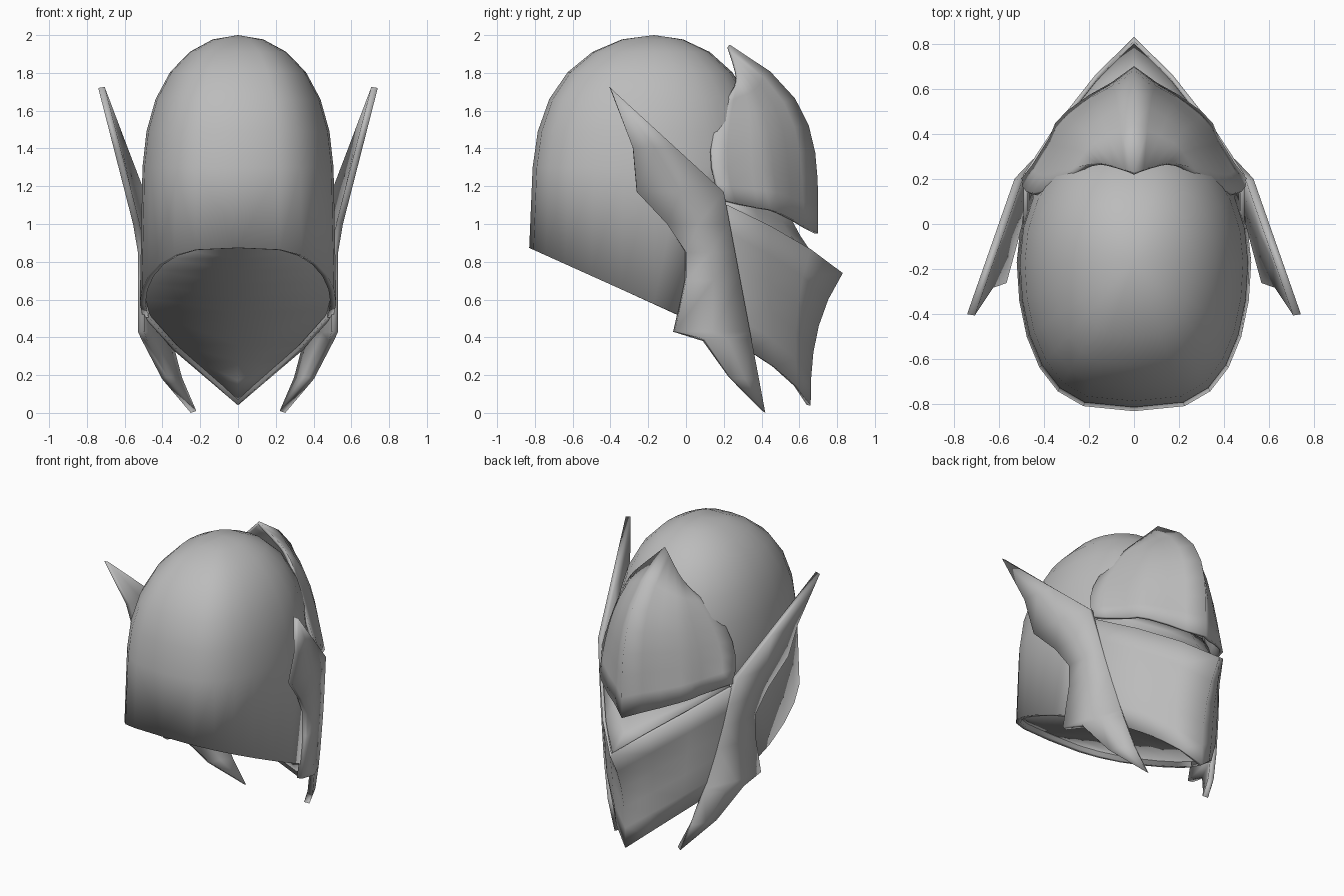
import bpy
import bmesh
from math import sin, cos, pi
from mathutils import Vector

if "Cube" in bpy.data.objects:
    bpy.data.objects.remove(bpy.data.objects["Cube"])

shade = (.5, .5, .5, 1)
grey = bpy.data.materials.new("plain_grey")
grey.use_nodes = True
grey.diffuse_color = shade
grey.node_tree.nodes["Principled BSDF"].inputs["Base Color"].default_value = shade


def loft(name, columns, thickness, flip=True):
    """Skin a grid of half-model columns, mirror it and give it thickness."""
    bm = bmesh.new()
    grid = [[bm.verts.new(point) for point in column] for column in columns]
    for left, right in zip(grid, grid[1:]):
        for i in range(len(left) - 1):
            quad = [left[i], right[i], right[i + 1], left[i + 1]]
            bm.faces.new(quad[::-1] if flip else quad)
    bmesh.ops.remove_doubles(bm, verts=bm.verts, dist=.001)
    mesh = bpy.data.meshes.new(name)
    bm.to_mesh(mesh)
    bm.free()
    mesh.materials.append(grey)
    obj = bpy.data.objects.new(name, mesh)
    bpy.context.collection.objects.link(obj)
    obj.modifiers.new("mirror", 'MIRROR')
    shell = obj.modifiers.new("shell", 'SOLIDIFY')
    shell.thickness = thickness
    shell.offset = -1
    bpy.ops.object.select_all(action='DESELECT')
    obj.select_set(True)
    bpy.context.view_layer.objects.active = obj
    bpy.ops.object.shade_smooth_by_angle(angle=.6)


def span(ridge, side, bulge, across, rows):
    """Columns from a centre ridge curve to a side curve, pushed forward by bulge."""
    columns = []
    for u in across:
        heights = [row / rows for row in range(rows + 1)]
        columns.append([ridge(v).lerp(side(v), u) + Vector((0, bulge(u, v), 0)) for v in heights])
    return columns


# Rounded skull shell: full at the back, narrower and open behind the face
def skull_column(angle, segments=7):
    behind = cos(angle) > 0
    x = .52 * sin(angle) ** (.62 if behind else .9)
    y = -cos(angle) * (.66 if behind else .6)
    centre = -.17
    rim = .5 - .45 * (y + centre) if y + centre < .1 else 1.1
    column = [(x, y + centre, rim)]
    for step in range(1, segments + 1):
        rise = sin(step / segments * pi / 2)
        scale = .98 * (1 - rise ** 2.8) ** .5
        column.append((x * scale, centre + y * scale, 1.1 + .9 * rise))
    return column


steps = 12
skull = [skull_column(pi * i / steps) for i in range(steps + 1)]
loft("skull_shell", skull, .03, flip=False)


# Brow visor: arched centre ridge, full front plate, sunken temples, swept rear edge
def visor_ridge(v):
    return Vector((0, .7 - .47 * v ** 4, .95 + v))


def visor_rear(v):
    return Vector((.5 - .28 * v ** 2, .2 - .3 * v + .36 * v ** 2, 1.13 + .6 * v))


def visor_bulge(u, v):
    temple = .03 if .7 < u < 1 else 0
    return .1 * sin(pi * u ** 1.5) * (1 - .8 * v ** 4) - temple * (1 - v)


loft("brow_visor", span(visor_ridge, visor_rear, visor_bulge, (0, .2, .4, .6, .7, .75, .9, 1), 7), .02)


# Pointed jaw guard: beaked ridge, cheeks running back under the fins
def jaw_ridge(v):
    return Vector((0, .66 + .17 * v ** 2.7, .04 + .7 * v))


def jaw_side(v):
    return Vector((.34 + .15 * v ** .5, .33 - .11 * v, .33 + .77 * v))


def cheek_back(v):
    return Vector((.49, 0, .5 + .6 * v))


def soft_bulge(u, v):
    return .05 * sin(pi * u)


rows = 5
jaw = span(jaw_ridge, jaw_side, soft_bulge, (0, .35, .7, 1), rows)
underside = [column[0] for column in skull[:8]] + [column[0] for column in reversed(jaw)]
jaw.append([cheek_back(row / rows) for row in range(rows + 1)])
loft("jaw_guard", jaw, .02)

# Lining that closes the underside just inside the rim
edge = [(x * .96, y * .97, z + .03) for x, y, z in underside]
loft("under_lining", [[(0, y, z) for x, y, z in edge], edge], .01)


# Recessed band behind the eye slit
def band_ridge(v):
    return Vector((0, .8 - .25 * v ** .6, .74 + .3 * v))


def band_side(v):
    return Vector((.48 - .03 * v, .2, 1.09 + .1 * v))


loft("eye_band", span(band_ridge, band_side, soft_bulge, (0, .35, .7, 1), 3), .015)

# Swept side fins: a straight two-part leading edge and a curved trailing edge
fin_tip = 1.72
fin_joint = 1.17
fin_heel = .43


def fin_x(z, knee, flare):
    """Sideways position: tucked in below the knee, flared out towards the tip."""
    if z < knee:
        return .25 + .28 * (z / knee) ** .7
    return .53 + .21 * max(0, (z - flare) / (fin_tip - flare))


def lead_y(z):
    if z > fin_joint:
        return .2 - .6 * (z - fin_joint) / (fin_tip - fin_joint)
    return .42 - .22 * z / fin_joint


trailing = [(-.4, fin_tip), (-.28, 1.4), (-.26, fin_joint), (-.1, 1), (0, .85),
            (0, .7), (-.06, fin_heel), (.1, .39), (.24, .18), (.42, 0)]
back_edge = [Vector((fin_x(z, fin_heel, .9), y, z)) for y, z in trailing]
front_edge = [Vector((fin_x(z, fin_joint, fin_joint), lead_y(z), z)) for y, z in trailing]
crease = [a.lerp(b, .5) + Vector((.05 * (b.y - a.y), 0, 0)) for a, b in zip(back_edge, front_edge)]
loft("side_fins", [back_edge, crease, front_edge], .035)
